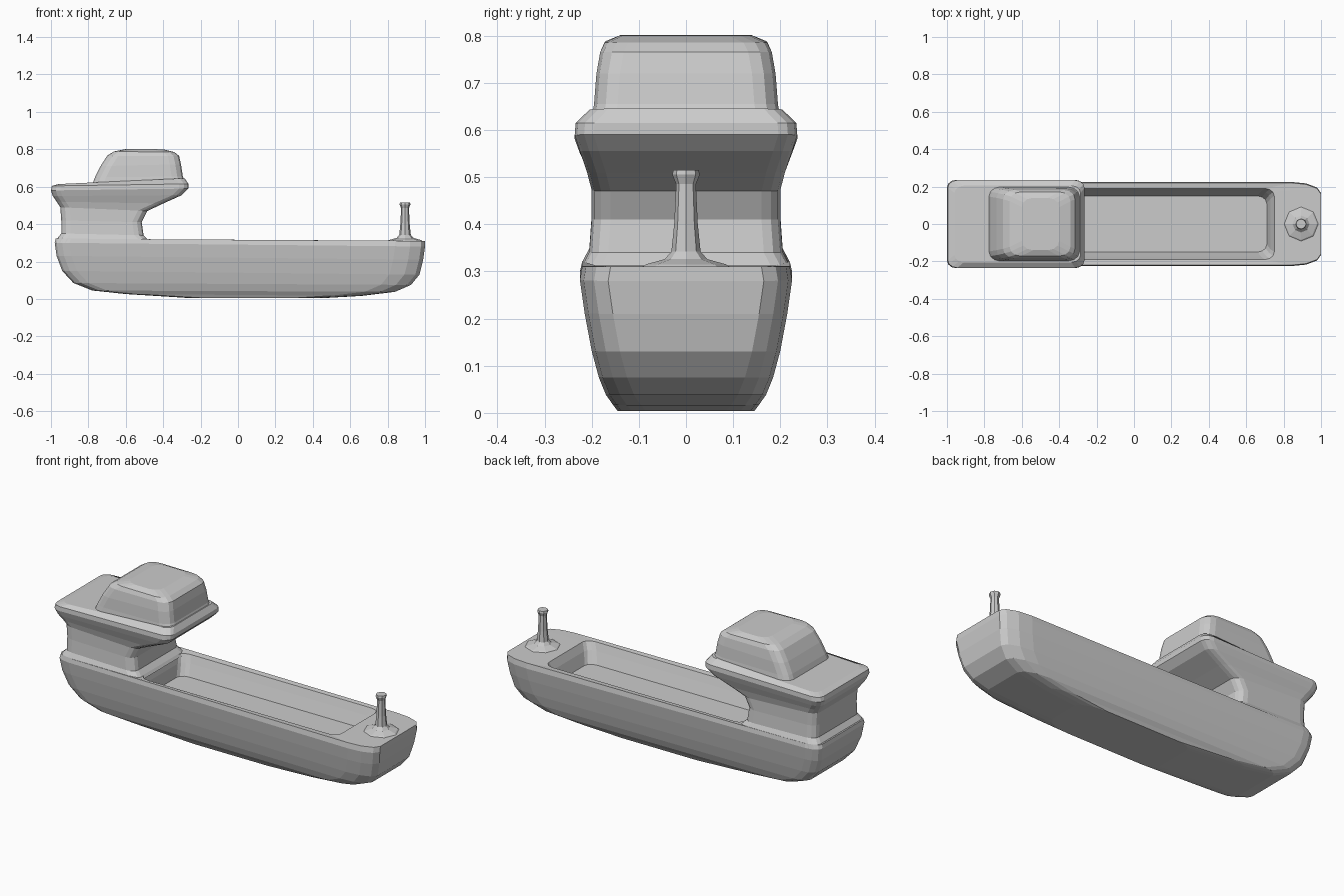
import bpy, bmesh, math

STEPS = 3  # segments per rounded corner


def ring_points(x0, x1, hw, zl, zr, r0, r1):
    """Rounded rectangle in plan; zl/zr are heights at the x0/x1 ends,
    r0/r1 are (rx, ry) corner radii at the two ends."""
    pts = []
    corners = [(x1, 1, 0, r1), (x0, 1, 90, r0), (x0, -1, 180, r0), (x1, -1, 270, r1)]
    for x, sy, start, (rx, ry) in corners:
        cx = x - rx if x == x1 else x + rx
        cy = sy * (hw - ry)
        for i in range(STEPS + 1):
            a = math.radians(start + 90 * i / STEPS)
            px = cx + rx * math.cos(a)
            py = cy + ry * math.sin(a)
            t = (px - x0) / (x1 - x0)
            pts.append((px, py, zl + (zr - zl) * t))
    return pts


def loft(name, rings):
    """Skin closed rings in order and cap both ends."""
    bm = bmesh.new()
    loops = [[bm.verts.new(p) for p in ring] for ring in rings]
    n = len(loops[0])
    for a, b in zip(loops, loops[1:]):
        for i in range(n):
            j = (i + 1) % n
            bm.faces.new((a[i], a[j], b[j], b[i]))
    bm.faces.new(loops[0][::-1])
    bm.faces.new(loops[-1])
    bmesh.ops.recalc_face_normals(bm, faces=bm.faces)
    mesh = bpy.data.meshes.new(name)
    bm.to_mesh(mesh)
    bm.free()
    obj = bpy.data.objects.new(name, mesh)
    bpy.context.collection.objects.link(obj)
    return obj


# Hull: outer shell upward, then across the deck and down into the cargo hold
stern, bow = (0.08, 0.04), (0.16, 0.06)
hold_r = (0.05, 0.04)
outer = [
    (-0.25, 0.45, 0.145, 0.004, 0.004),
    (-0.60, 0.66, 0.155, 0.026, 0.016),
    (-0.78, 0.84, 0.170, 0.045, 0.038),
    (-0.88, 0.925, 0.185, 0.085, 0.075),
    (-0.94, 0.97, 0.200, 0.150, 0.130),
    (-0.97, 0.99, 0.215, 0.230, 0.210),
    (-0.98, 1.00, 0.225, 0.300, 0.280),
    (-0.975, 1.00, 0.220, 0.322, 0.310),
]
hold = [
    (-0.48, 0.75, 0.190, 0.312, 0.312),
    (-0.47, 0.73, 0.175, 0.270, 0.270),
    (-0.46, 0.71, 0.150, 0.205, 0.205),
]
loft("hull", [ring_points(*r, stern, bow) for r in outer]
     + [ring_points(*r, hold_r, hold_r) for r in hold])

# Superstructure: narrow waist flaring into the overhanging bridge deck
bridge_r = (0.05, 0.04)
bridge = [
    (-0.975, -0.47, 0.222, 0.300, 0.300),
    (-0.965, -0.48, 0.218, 0.325, 0.315),
    (-0.945, -0.505, 0.205, 0.350, 0.340),
    (-0.945, -0.515, 0.200, 0.420, 0.410),
    (-0.950, -0.485, 0.200, 0.490, 0.470),
    (-0.970, -0.400, 0.210, 0.520, 0.510),
    (-0.990, -0.300, 0.225, 0.550, 0.555),
    (-1.000, -0.265, 0.236, 0.580, 0.590),
    (-0.995, -0.265, 0.234, 0.604, 0.615),
    (-0.960, -0.285, 0.205, 0.614, 0.645),
]
loft("superstructure", [ring_points(*r, bridge_r, bridge_r) for r in bridge])

# Wheelhouse: tapered cabin with a rounded roof edge
cabin_r = (0.06, 0.05)
cabin = [
    (-0.780, -0.285, 0.200, 0.610, 0.630),
    (-0.765, -0.295, 0.195, 0.650, 0.655),
    (-0.735, -0.305, 0.190, 0.710, 0.720),
    (-0.700, -0.315, 0.182, 0.765, 0.765),
    (-0.665, -0.340, 0.172, 0.788, 0.785),
    (-0.600, -0.400, 0.140, 0.801, 0.800),
]
loft("wheelhouse", [ring_points(*r, cabin_r, cabin_r) for r in cabin])

# Bow mast: eight-sided post on a flared foot
mast_profile = [(0.10, 0.305), (0.085, 0.315), (0.045, 0.326), (0.031, 0.342),
                (0.025, 0.40), (0.021, 0.485), (0.029, 0.505), (0.027, 0.515)]
loft("bow_mast", [[(0.893 + r * math.cos(k * math.pi / 4),
                    r * math.sin(k * math.pi / 4), z) for k in range(8)]
                  for r, z in mast_profile])
